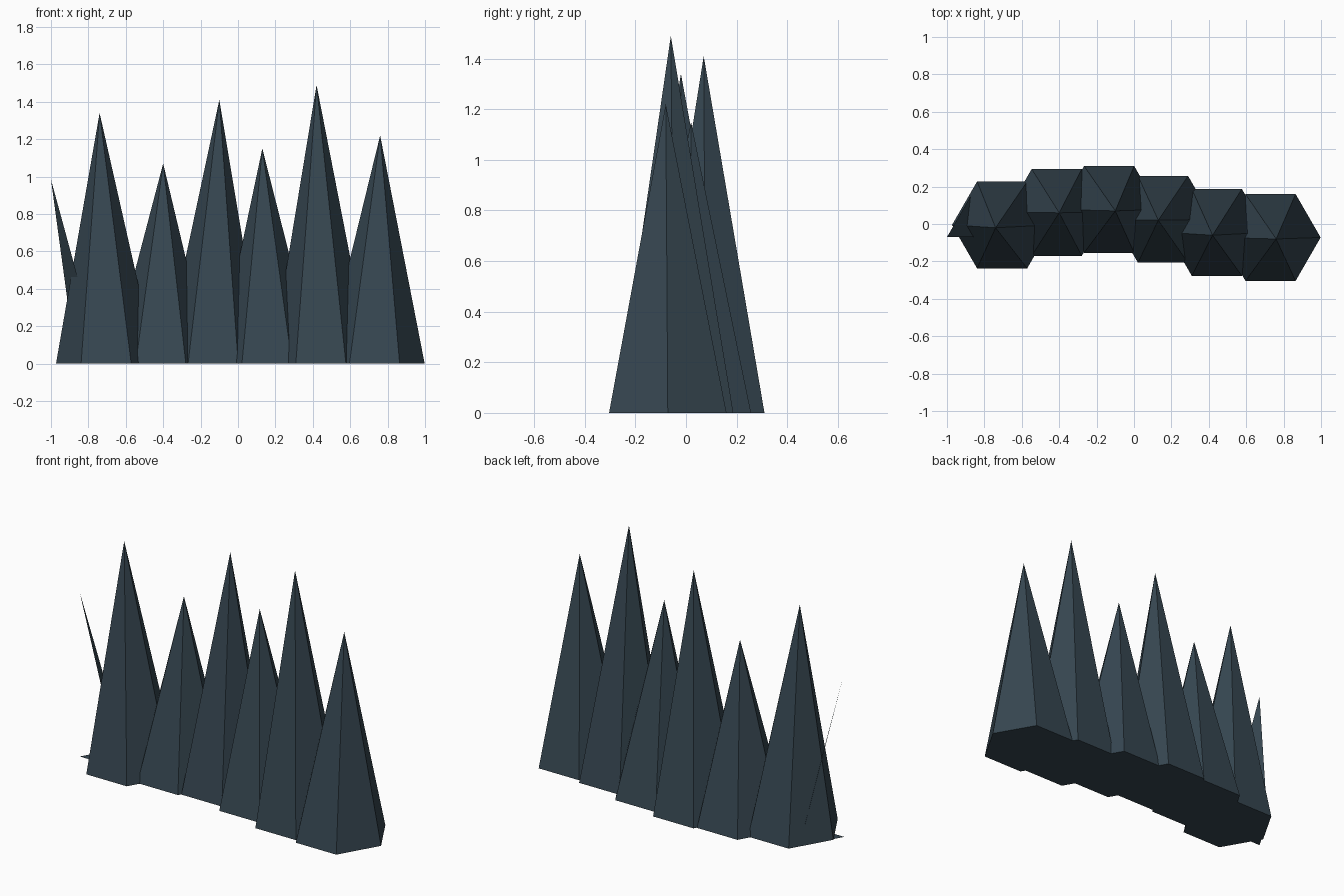
import bpy, bmesh
from math import cos, sin, pi

if "Cube" in bpy.data.objects:
    bpy.data.objects.remove(bpy.data.objects["Cube"])

slate = bpy.data.materials.new("dark_slate")
slate.diffuse_color = (0.037, 0.062, 0.082, 1)
slate.use_nodes = True
slate.node_tree.nodes["Principled BSDF"].inputs["Base Color"].default_value = slate.diffuse_color

RADIUS = 0.268


def make_spike(name, base, apex, sectors=6):
    """Six-sided leaning spike; fewer sectors gives a broken-off wedge."""
    bm = bmesh.new()
    tip = bm.verts.new(apex)
    whole = sectors == 6
    ring = [bm.verts.new((base[0] + RADIUS * cos(i * pi / 3),
                          base[1] + RADIUS * sin(i * pi / 3), 0))
            for i in range(6 if whole else sectors + 1)]
    for i in range(sectors):
        bm.faces.new((ring[i], ring[(i + 1) % 6], tip))
    if whole:
        bm.faces.new(ring[::-1])
    else:
        bm.faces.new([bm.verts.new((*base, 0))] + ring[::-1])
    mesh = bpy.data.meshes.new(name)
    bm.to_mesh(mesh)
    bm.free()
    mesh.materials.append(slate)
    obj = bpy.data.objects.new(name, mesh)
    bpy.context.collection.objects.link(obj)


# Row of spikes: base centre, apex
spikes = [
    ((-0.705, -0.005), (-0.74, -0.02, 1.34)),
    ((-0.413, 0.062), (-0.40, 0.06, 1.07)),
    ((-0.133, 0.078), (-0.10, 0.07, 1.41)),
    ((0.155, 0.025), (0.13, 0.02, 1.15)),
    ((0.443, -0.045), (0.42, -0.06, 1.49)),
    ((0.730, -0.072), (0.76, -0.08, 1.22)),
]
for n, (base, apex) in enumerate(spikes, 1):
    make_spike(f"spike_{n}", base, apex)

# Thin broken shard at the left end: one open sector of a spike
make_spike("end_shard", (-1.0, -0.07), (-1.0, -0.07, 0.985), sectors=1)
